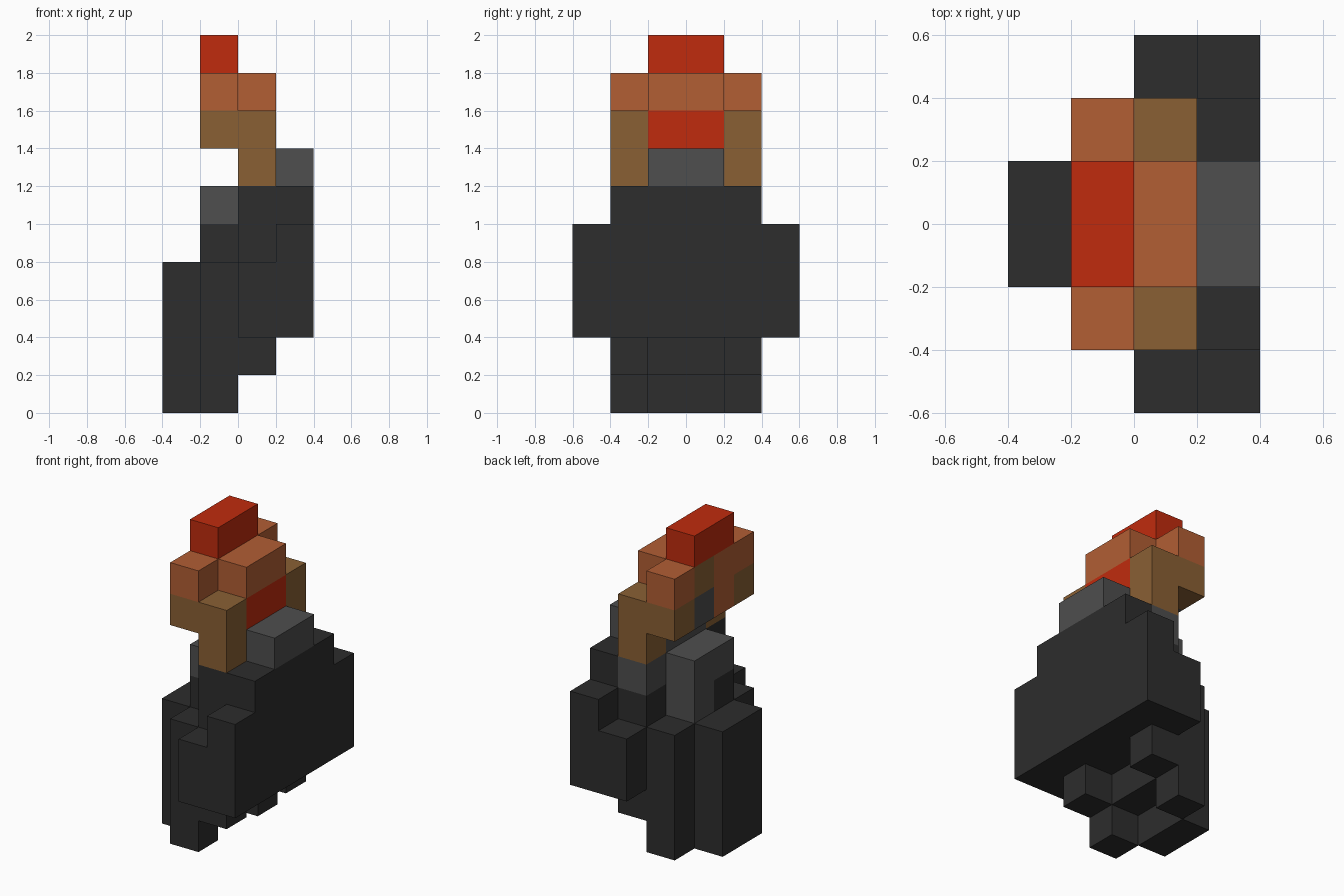
import bpy, bmesh
from mathutils import Vector

cube = bpy.data.objects.get("Cube")
if cube:
    bpy.data.objects.remove(cube, do_unlink=True)

CELL = 0.2
ORIGIN = Vector((-0.4, -0.6, 0.0))


def linear(c):
    c /= 255
    return c / 12.92 if c <= 0.04045 else ((c + 0.055) / 1.055) ** 2.4


def material(name, r, g, b):
    col = (linear(r), linear(g), linear(b), 1.0)
    m = bpy.data.materials.new(name)
    m.use_nodes = True
    m.diffuse_color = col
    m.node_tree.nodes["Principled BSDF"].inputs["Base Color"].default_value = col
    return m


charcoal = material("charcoal", 45, 45, 45)
grey = material("grey", 78, 78, 78)
brown = material("brown", 138, 96, 52)
orange = material("orange", 178, 94, 52)
red = material("red", 192, 43, 13)

owner = {}   # grid cell -> name of the part that fills it
paint = {}   # part name -> material


def part(name, mat, rows, *columns):
    """Fill columns (x, lowest z, highest z) along the y rows; later parts replace earlier ones."""
    paint[name] = mat
    for y in rows:
        for x, low, high in columns:
            for z in range(low, high + 1):
                owner[x, y, z] = name


middle = range(2, 4)
wide = range(1, 5)

# Paired parts on both sides
for side, inner, outer in (("front", 1, 0), ("rear", 4, 5)):
    part(side + "_leg", charcoal, [inner], (1, 0, 1), (2, 1, 1))
    part(side + "_arm", charcoal, [outer], (2, 2, 3), (3, 2, 4))
    part(side + "_cheek", brown, [inner], (1, 7, 7), (2, 6, 7))

# Body
part("torso", charcoal, wide, (1, 2, 3), (2, 2, 5), (3, 2, 5))
part("hips", charcoal, middle, (1, 1, 1))
part("back_panel", charcoal, middle, (0, 0, 3))
part("upper_back", grey, middle, (1, 4, 5))
part("upper_back_notch", charcoal, [2], (1, 4, 4))
part("shoulder_patch", grey, [4], (2, 5, 5))
part("collar", grey, middle, (2, 6, 6), (3, 6, 6))

# Head
part("face", red, middle, (2, 7, 7))
part("forehead", orange, middle, (2, 8, 8))
part("head_top", orange, wide, (1, 8, 8))
part("head_back", orange, [2], (1, 7, 7))
part("head_back_patch", grey, [3], (1, 7, 7))
part("head_back_stripe", brown, [3], (1, 8, 8))
part("crest", red, middle, (1, 9, 9))


def build(name):
    """Make the outer faces of a part and merge its flat regions."""
    bm = bmesh.new()
    for cell in [Vector(c) for c, n in owner.items() if n == name]:
        centre = cell + Vector((0.5, 0.5, 0.5))
        for axis in range(3):
            for sign in (-1, 1):
                n, u = Vector(), Vector()
                n[axis] = sign
                u[(axis + 1) % 3] = 1
                if tuple(int(c) for c in cell + n) in owner:
                    continue
                v = n.cross(u)
                corners = (centre + (n - u - v) / 2, centre + (n + u - v) / 2,
                           centre + (n + u + v) / 2, centre + (n - u + v) / 2)
                bm.faces.new([bm.verts.new(ORIGIN + p * CELL) for p in corners])
    bmesh.ops.remove_doubles(bm, verts=bm.verts, dist=0.001)
    bmesh.ops.dissolve_limit(bm, angle_limit=0.01, verts=bm.verts, edges=bm.edges)
    mesh = bpy.data.meshes.new(name)
    bm.to_mesh(mesh)
    bm.free()
    mesh.materials.append(paint[name])
    bpy.context.collection.objects.link(bpy.data.objects.new(name, mesh))


for part_name in paint:
    build(part_name)
